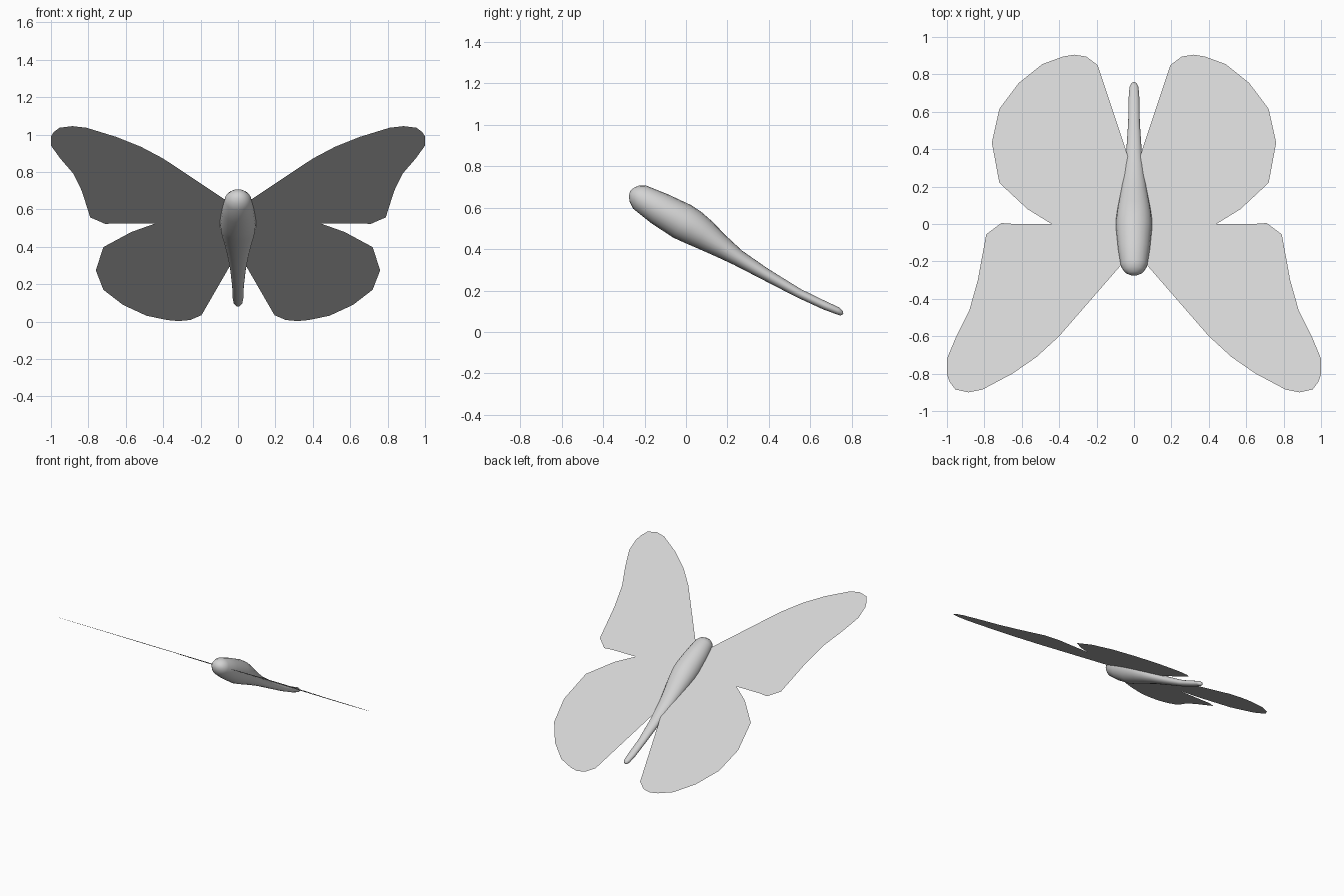
import bpy
import bmesh
import math

cube = bpy.data.objects.get("Cube")
if cube:
    bpy.data.objects.remove(cube, do_unlink=True)

TILT = math.radians(-30)   # whole insect climbs nose-up
CENTRE_Z = 0.525

grey = bpy.data.materials.new("light_grey")
grey.diffuse_color = (0.65, 0.65, 0.65, 1)
grey.use_nodes = True
grey.node_tree.nodes["Principled BSDF"].inputs["Base Color"].default_value = (0.65, 0.65, 0.65, 1)


def finish(name, bm):
    """Turn a bmesh into a tilted object with the shared material."""
    mesh = bpy.data.meshes.new(name)
    bm.to_mesh(mesh)
    bm.free()
    mesh.materials.append(grey)
    obj = bpy.data.objects.new(name, mesh)
    bpy.context.collection.objects.link(obj)
    obj.location.z = CENTRE_Z
    obj.rotation_euler.x = TILT
    return obj


def wing_pair(name, outline):
    """Flat sheet from a plan outline of the left wing, mirrored to the right."""
    bm = bmesh.new()
    stretch = 1 / math.cos(TILT)
    face = bm.faces.new([bm.verts.new((x, y * stretch, 0)) for x, y in outline])
    bmesh.ops.triangulate(bm, faces=[face])
    obj = finish(name, bm)
    mirror = obj.modifiers.new("Mirror", 'MIRROR')
    mirror.use_axis[0] = True
    return obj


# Wings, outlined counter-clockwise so they face upwards
wing_pair("forewings", [
    (0, 0), (0, -0.14), (0.2, -0.37), (0.4, -0.6), (0.52, -0.71), (0.65, -0.8),
    (0.81, -0.885), (0.885, -0.9), (0.955, -0.885), (0.985, -0.845), (1.0, -0.805),
    (1.0, -0.72), (0.95, -0.6), (0.88, -0.46), (0.835, -0.3), (0.79, -0.055),
    (0.71, 0.005), (0.64, 0), (0.44, 0)])
wing_pair("hindwings", [
    (0, 0), (0.44, 0), (0.57, 0.08), (0.72, 0.22), (0.76, 0.435), (0.72, 0.615),
    (0.615, 0.755), (0.49, 0.855), (0.38, 0.895), (0.32, 0.905), (0.255, 0.895),
    (0.195, 0.85), (0.165, 0.76), (0.045, 0.4), (0, 0.26)])

# Body stations: distance along the body, top, bottom, half width
STATIONS = [
    (-0.304, 0.022, -0.025, 0.030), (-0.288, 0.044, -0.046, 0.053),
    (-0.255, 0.062, -0.067, 0.071), (-0.15, 0.077, -0.083, 0.086),
    (-0.02, 0.0885, -0.091, 0.097), (0.04, 0.084, -0.085, 0.095),
    (0.10, 0.072, -0.078, 0.088), (0.20, 0.044, -0.067, 0.072),
    (0.30, 0.021, -0.058, 0.058), (0.45, 0.008, -0.051, 0.042),
    (0.64, 0.002, -0.042, 0.031), (0.78, 0.012, -0.029, 0.029),
    (0.845, 0.018, -0.018, 0.024), (0.868, 0.012, -0.013, 0.014)]
SIDES = 20

# Body skinned through elliptical rings, with a rounded nose and tail tip
bm = bmesh.new()
rings = []
for s, top, bottom, half in STATIONS:
    mid, high = (top + bottom) / 2, (top - bottom) / 2
    rings.append([bm.verts.new((half * math.cos(a), s, mid + high * math.sin(a)))
                  for a in (2 * math.pi * i / SIDES for i in range(SIDES))])
for a, b in zip(rings, rings[1:]):
    for i in range(SIDES):
        j = (i + 1) % SIDES
        bm.faces.new((a[i], a[j], b[j], b[i]))
for ring, s in ((rings[0], -0.312), (rings[-1], 0.877)):
    tip = bm.verts.new((0, s, 0))
    for i in range(SIDES):
        bm.faces.new((ring[i], ring[(i + 1) % SIDES], tip))
bmesh.ops.recalc_face_normals(bm, faces=bm.faces)
for f in bm.faces:
    f.smooth = True
finish("body", bm)
